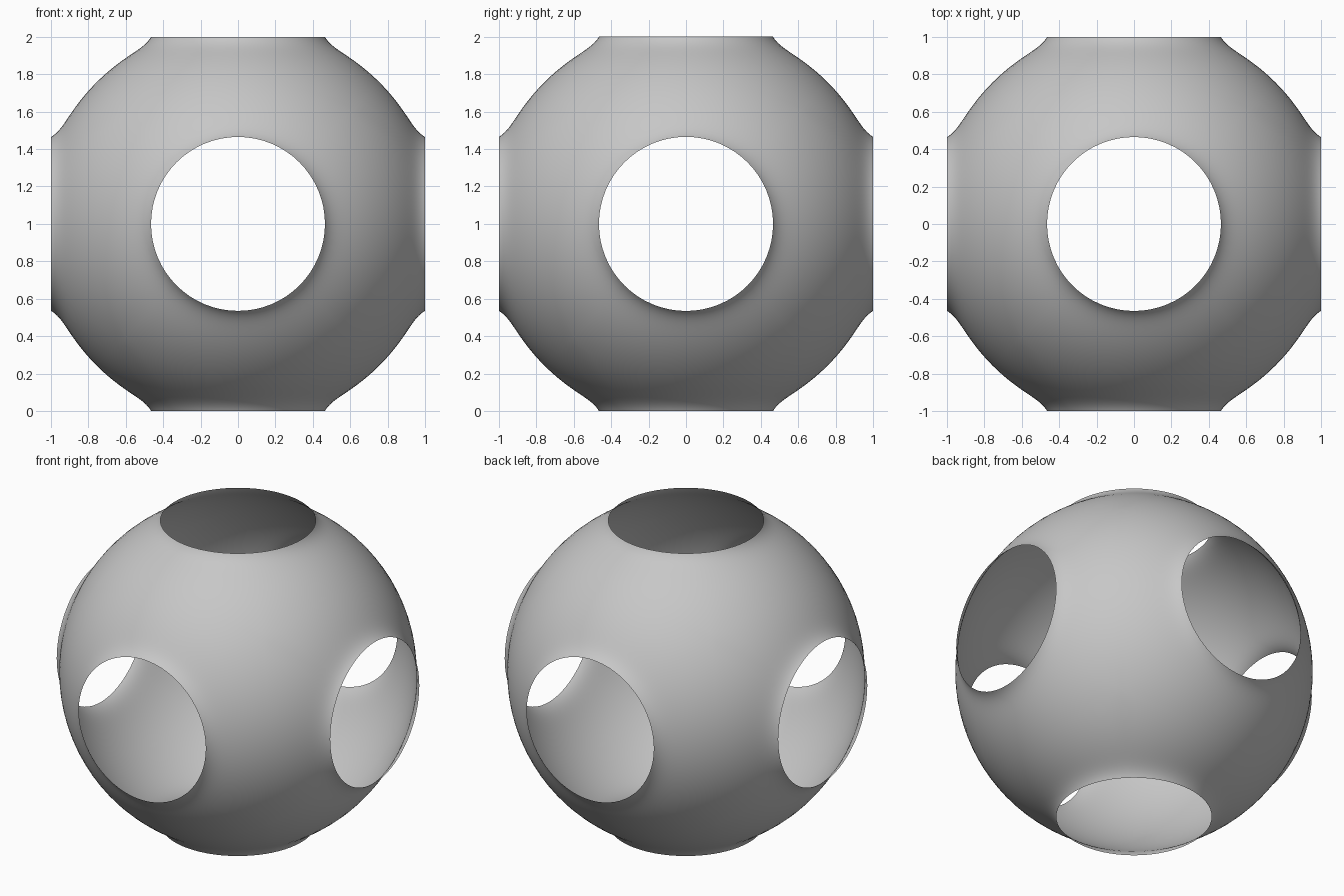
import bpy, bmesh, math
from mathutils import Matrix, Vector

if "Cube" in bpy.data.objects:
    bpy.data.objects.remove(bpy.data.objects["Cube"])

RADIUS = 1.07      # spherical shell
RIM = 0.465        # opening radius
LIP = 0.036        # height of the flared lip
FALLOFF = 0.04     # width of the flare
SEGMENTS = 64
RINGS = 18

grey = bpy.data.materials.new("light grey")
grey.use_nodes = True
colour = (0.57, 0.57, 0.57, 1)
grey.diffuse_color = colour
grey.node_tree.nodes["Principled BSDF"].inputs["Base Color"].default_value = colour


def shell_point(turn, step):
    """Point on the upward patch, from the rim out to the patch's square border."""
    c, s = math.cos(turn), math.sin(turn)
    inner = math.asin(RIM / RADIUS)
    outer = math.atan(1 / max(abs(c), abs(s)))
    tilt = inner + (outer - inner) * step ** 1.4
    rho = RADIUS * math.sin(tilt)
    flare = LIP * math.exp((RIM - rho) / FALLOFF) * (1 - step)
    return Vector((rho * c, rho * s, RADIUS * math.cos(tilt) + flare))


def add_patch(bm, turn_matrix):
    """One sixth of the shell, with a round opening in its middle."""
    rings = [[bm.verts.new(turn_matrix @ shell_point(2 * math.pi * i / SEGMENTS, j / RINGS))
              for i in range(SEGMENTS)] for j in range(RINGS + 1)]
    for near, far in zip(rings, rings[1:]):
        for i in range(SEGMENTS):
            k = (i + 1) % SEGMENTS
            bm.faces.new((near[i], far[i], far[k], near[k]))


# Six patches: four round the sides, then top and bottom
bm = bmesh.new()
for quarter in range(4):
    add_patch(bm, Matrix.Rotation(quarter * math.pi / 2, 3, "X"))
for side in (-1, 1):
    add_patch(bm, Matrix.Rotation(side * math.pi / 2, 3, "Y"))
bmesh.ops.remove_doubles(bm, verts=bm.verts, dist=0.0005)
bmesh.ops.translate(bm, verts=bm.verts, vec=(0, 0, 1))

mesh = bpy.data.meshes.new("hollow_shell")
bm.to_mesh(mesh)
bm.free()
mesh.materials.append(grey)
for face in mesh.polygons:
    face.use_smooth = True
shell = bpy.data.objects.new("hollow_shell", mesh)
bpy.context.collection.objects.link(shell)
